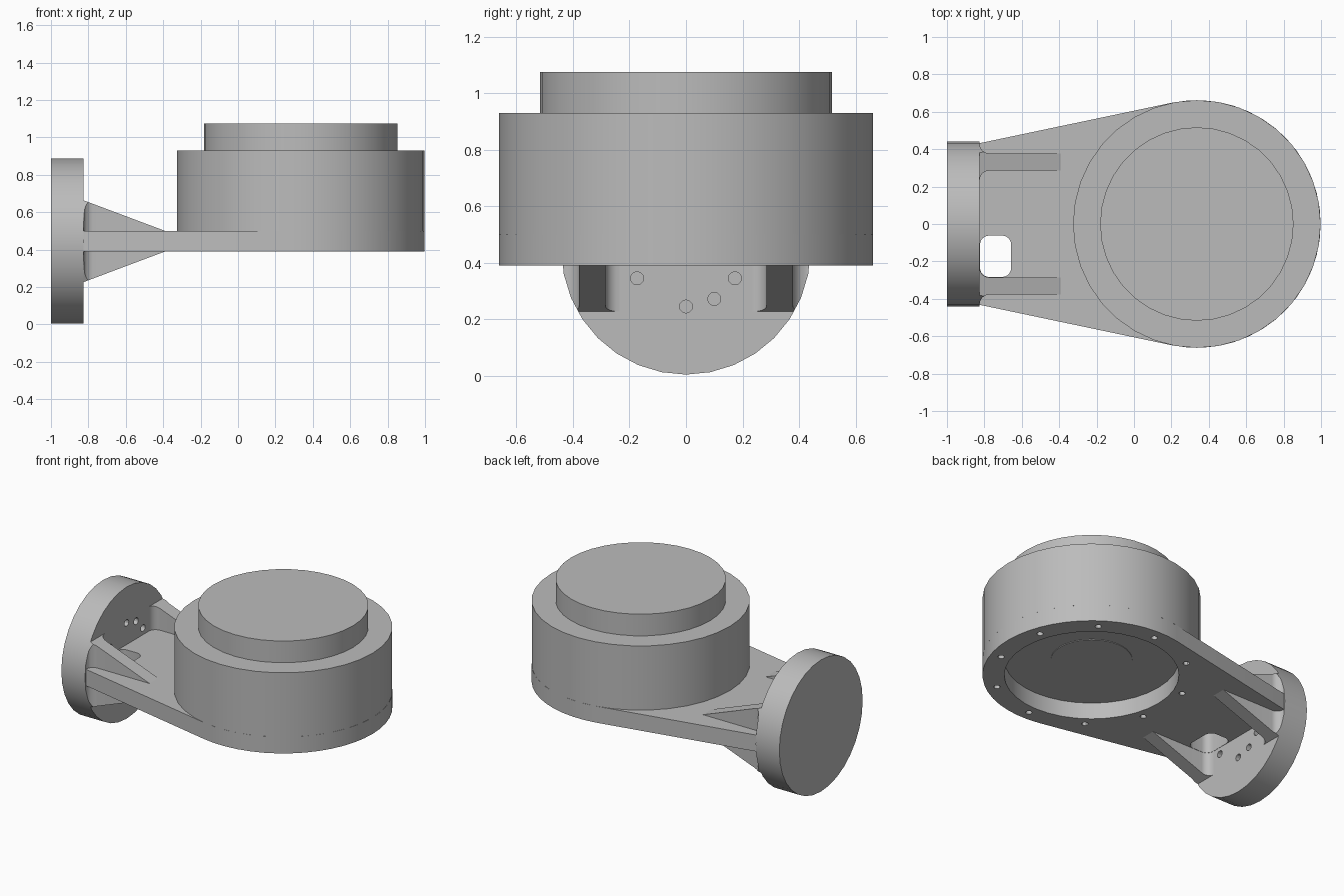
import bpy
import bmesh
from math import sin, cos, pi, radians, acos
from mathutils import Vector, Matrix

if "Cube" in bpy.data.objects:
    bpy.data.objects.remove(bpy.data.objects["Cube"])

GREY = (0.5, 0.5, 0.5, 1)
metal = bpy.data.materials.new("plain_grey")
metal.diffuse_color = GREY
metal.use_nodes = True
metal.node_tree.nodes["Principled BSDF"].inputs["Base Color"].default_value = GREY

DRUM_X, DRUM_R = 0.336, 0.662
FLANGE_Z, FLANGE_R, FACE_X = 0.445, 0.441, -0.825
PLATE_LO, PLATE_HI = 0.39, 0.5

# Maps a profile (u, v) and an extrusion depth w to world axes
AXES = {
    "z": Matrix(((1, 0, 0), (0, 1, 0), (0, 0, 1))),
    "x": Matrix(((0, 0, 1), (1, 0, 0), (0, 1, 0))),
    "y": Matrix(((1, 0, 0), (0, 0, 1), (0, 1, 0))),
}


def prism(name, profile, lo, hi, axis="z"):
    """Extrude a closed profile along an axis."""
    bm = bmesh.new()
    turn = AXES[axis]
    face = bm.faces.new([bm.verts.new(turn @ Vector((u, v, lo))) for u, v in profile])
    moved = bmesh.ops.extrude_face_region(bm, geom=[face])["geom"]
    bmesh.ops.translate(bm, vec=turn @ Vector((0, 0, hi - lo)),
                        verts=[g for g in moved if isinstance(g, bmesh.types.BMVert)])
    bmesh.ops.recalc_face_normals(bm, faces=bm.faces)
    mesh = bpy.data.meshes.new(name)
    bm.to_mesh(mesh)
    bm.free()
    obj = bpy.data.objects.new(name, mesh)
    bpy.context.collection.objects.link(obj)
    mesh.materials.append(metal)
    return obj


def arc(cx, cy, r, start, end, n):
    return [(cx + r * cos(start + (end - start) * i / n),
             cy + r * sin(start + (end - start) * i / n)) for i in range(n + 1)]


def circle(cx, cy, r, n):
    return arc(cx, cy, r, 0, 2 * pi, n)[:-1]


def boolean(obj, tools, operation="DIFFERENCE"):
    """Apply each tool to the object, then discard the tool."""
    bpy.context.view_layer.objects.active = obj
    for tool in tools:
        tool.hide_render = True
        mod = obj.modifiers.new("cut", "BOOLEAN")
        mod.operation, mod.solver, mod.object = operation, "EXACT", tool
        bpy.ops.object.modifier_apply(modifier=mod.name)
        bpy.data.objects.remove(tool)


def smooth(obj):
    bpy.ops.object.select_all(action="DESELECT")
    obj.select_set(True)
    bpy.context.view_layer.objects.active = obj
    bpy.ops.object.shade_smooth_by_angle(angle=radians(30))


# Main drum and its raised cap
parts = [
    prism("drum", circle(DRUM_X, 0, DRUM_R, 36), PLATE_HI, 0.93),
    prism("drum_cap", circle(DRUM_X, 0, 0.517, 36), 0.93, 1.075),
    prism("recess_disc", circle(DRUM_X, 0, 0.247, 36), PLATE_HI - 0.004, PLATE_HI + 0.02),
]

# Arm plate: straight sides tangent to the drum, with a round end
tangent = acos(-0.2)
outline = arc(DRUM_X, 0, DRUM_R, -tangent, tangent, 28)
outline += [(FACE_X - 0.01, 0.43), (FACE_X - 0.01, -0.43)]
plate = prism("arm_plate", outline, PLATE_LO, PLATE_HI)
cutters = [prism("recess_cutter", circle(DRUM_X, 0, 0.53, 36), 0.3, 0.6)]

# Rounded slot beside the flange
slot = []
for k, (x, y) in enumerate([(-0.705, -0.11), (-0.775, -0.11), (-0.775, -0.235), (-0.705, -0.235)]):
    slot += arc(x, y, 0.048, k * pi / 2, (k + 1) * pi / 2, 6)
cutters.append(prism("slot_cutter", slot, 0.3, 0.6))

# Ring of bolt holes under the plate
for k in range(10):
    a = radians(18 + 36 * k)
    hole = circle(DRUM_X + 0.592 * cos(a), 0.592 * sin(a), 0.02, 12)
    cutters.append(prism("bolt_cutter", hole, 0.3, 0.46))
boolean(plate, cutters)
parts.append(plate)

# Round end flange with bolt holes in its inner face
flange = prism("end_flange", circle(0, FLANGE_Z, FLANGE_R, 32), -1, FACE_X, "x")
cutters = []
for deg in (-120, -90, -60, 0, 30, 60, 90, 120, 150, 180):
    a = radians(deg)
    hole = circle(0.2 * sin(a), FLANGE_Z - 0.2 * cos(a), 0.023, 12)
    cutters.append(prism("hole_cutter", hole, -0.9, -0.7, "x"))
boolean(flange, cutters)
parts.append(flange)

# Tapered ribs on both sides of the plate, filleted where they meet the flange
FILLET, RIB_IN, RIB_OUT = 0.05, 0.285, 0.378
back = FACE_X - 0.01
centre = FACE_X + FILLET
rib_plan = [(-0.39, RIB_IN), (-0.39, RIB_OUT)]
rib_plan += arc(centre, RIB_OUT + FILLET, FILLET, -pi / 2, -pi, 6)
rib_plan += [(back, RIB_OUT + FILLET), (back, RIB_IN - FILLET)]
rib_plan += arc(centre, RIB_IN - FILLET, FILLET, pi, pi / 2, 6)
rib_side = [(back, 0.667), (-0.39, PLATE_HI), (-0.39, PLATE_LO), (back, 0.223)]
for side, label in ((1, "left"), (-1, "right")):
    rib = prism(label + "_rib", [(x, y * side) for x, y in rib_plan], 0.1, 0.8)
    boolean(rib, [prism("wedge", rib_side, -0.6, 0.6, "y"),
                  prism("round_limit", circle(0, FLANGE_Z, FLANGE_R, 32), -0.95, 0, "x")],
            "INTERSECT")
    parts.append(rib)

for part in parts:
    smooth(part)
